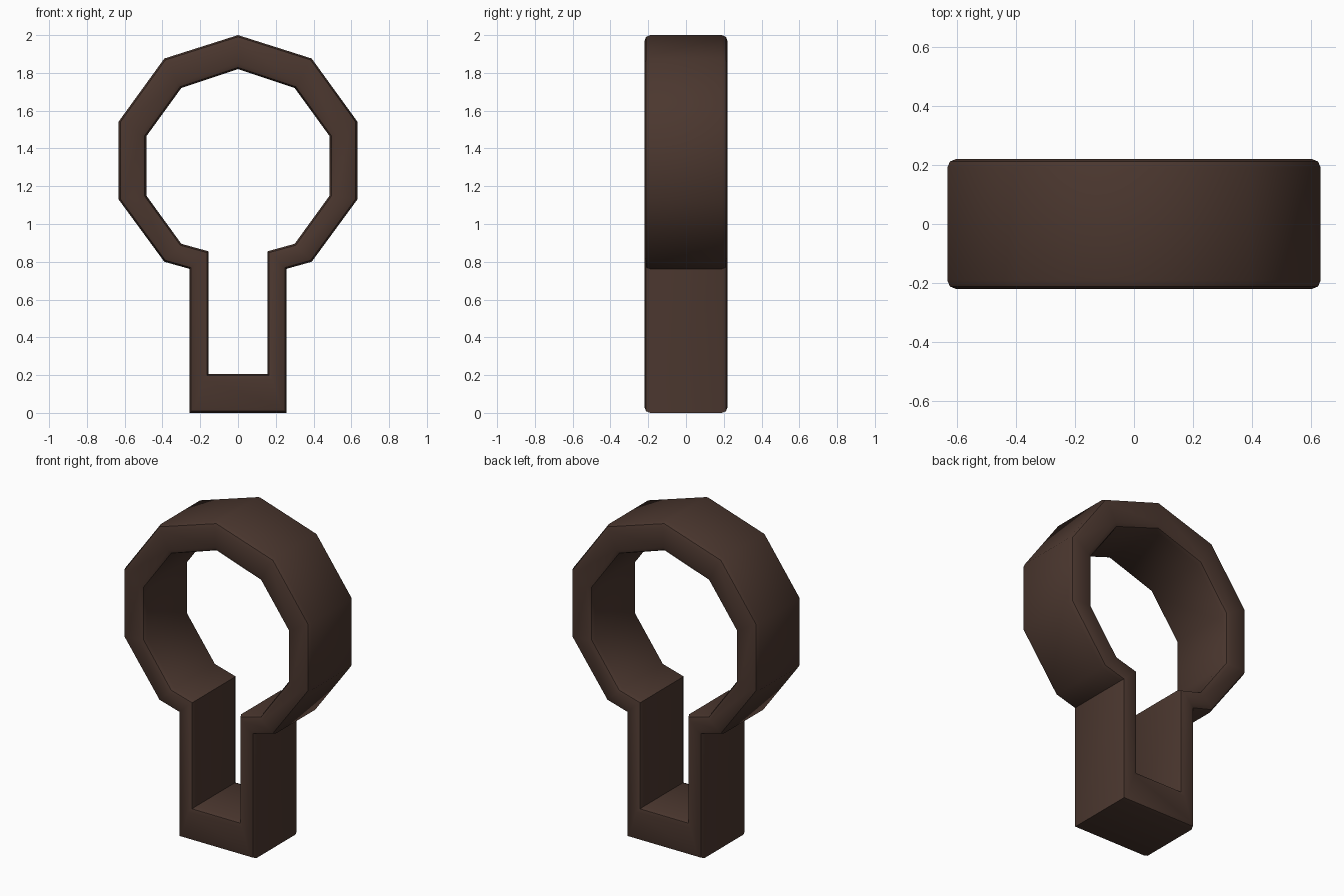
import bpy, bmesh, math

if "Cube" in bpy.data.objects:
    bpy.data.objects.remove(bpy.data.objects["Cube"])

DEPTH = 0.22

# Right halves of the keyhole outlines, top to bottom (x, z)
outer_half = [(0, 2.0), (0.39, 1.876), (0.632, 1.542), (0.632, 1.13),
              (0.39, 0.80), (0.258, 0.763), (0.258, 0)]
inner_half = [(0, 1.82), (0.30, 1.72), (0.485, 1.465), (0.485, 1.15),
              (0.30, 0.895), (0.155, 0.855), (0.155, 0.206)]


def full_loop(half):
    return half + [(-x, z) for x, z in reversed(half[1:])]


def add_loop(bm, half, y):
    return [bm.verts.new((x, y, z)) for x, z in full_loop(half)]


def bridge(bm, a, b):
    n = len(a)
    return [bm.faces.new((a[i], a[(i + 1) % n], b[(i + 1) % n], b[i])) for i in range(n)]


# Closed keyhole band: outer wall, inner wall, front and back rims
bm = bmesh.new()
of, ob = (add_loop(bm, outer_half, y) for y in (-DEPTH, DEPTH))
inf, inb = (add_loop(bm, inner_half, y) for y in (-DEPTH, DEPTH))
for a, b in ((of, inf), (inf, inb), (inb, ob), (ob, of)):
    bridge(bm, a, b)
bmesh.ops.recalc_face_normals(bm, faces=bm.faces)

# Rounded rim edges, outside and inside
loops = [set(l) for l in (of, ob, inf, inb)]
rims = [e for e in bm.edges if any(e.verts[0] in l and e.verts[1] in l for l in loops)]
bmesh.ops.bevel(bm, geom=rims, offset=0.03, segments=2, profile=0.5, affect='EDGES')

mesh = bpy.data.meshes.new("keyhole_frame")
bm.to_mesh(mesh)
bm.free()
frame = bpy.data.objects.new("keyhole_frame", mesh)
bpy.context.collection.objects.link(frame)

# Dark brown finish
mat = bpy.data.materials.new("dark_brown")
mat.diffuse_color = (0.07, 0.038, 0.028, 1)
mat.use_nodes = True
mat.node_tree.nodes["Principled BSDF"].inputs["Base Color"].default_value = mat.diffuse_color
mesh.materials.append(mat)

bpy.context.view_layer.objects.active = frame
frame.select_set(True)
bpy.ops.object.shade_smooth_by_angle(angle=math.radians(42))
